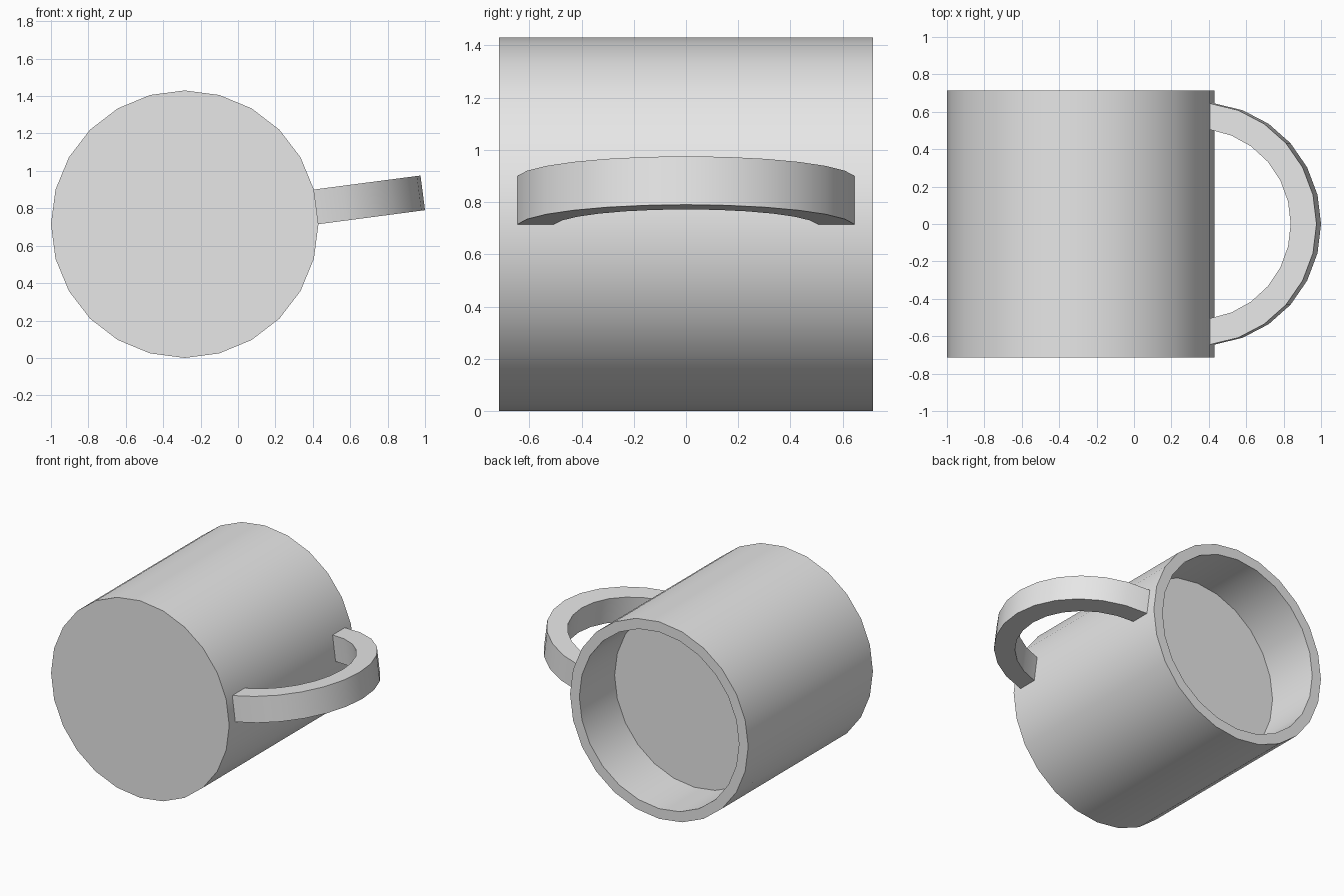
import bpy, bmesh, math
from mathutils import Matrix, Vector

cube = bpy.data.objects.get("Cube")
if cube:
    bpy.data.objects.remove(cube, do_unlink=True)

SIDES = 24
RADIUS, INNER = 0.715, 0.641
HALF = 0.715                      # half length along the mug's axis
FLOOR = 0.31                      # inner surface, seen through the open end
AXIS = Vector((-0.285, 0, 0.715))

grey = bpy.data.materials.new("light_grey")
grey.use_nodes = True
grey.diffuse_color = (0.8, 0.8, 0.8, 1)
grey.node_tree.nodes["Principled BSDF"].inputs["Base Color"].default_value = grey.diffuse_color


def finish(name, bm):
    """Turn a bmesh into a smooth-shaded object with crisp edges."""
    bmesh.ops.recalc_face_normals(bm, faces=bm.faces)
    mesh = bpy.data.meshes.new(name)
    bm.to_mesh(mesh)
    bm.free()
    mesh.materials.append(grey)
    obj = bpy.data.objects.new(name, mesh)
    bpy.context.collection.objects.link(obj)
    obj.location = AXIS
    bpy.ops.object.select_all(action='DESELECT')
    obj.select_set(True)
    bpy.context.view_layer.objects.active = obj
    bpy.ops.object.shade_smooth_by_angle(angle=math.radians(30))
    return obj


def bridge(bm, a, b, closed):
    """Join two vertex loops with quads."""
    n = len(a)
    for i in range(n if closed else n - 1):
        j = (i + 1) % n
        bm.faces.new((a[i], a[j], b[j], b[i]))


# Mug body: lying on its side, closed at the front and open at the back
bm = bmesh.new()
rings = []
for r, y in ((RADIUS, -HALF), (RADIUS, HALF), (INNER, HALF), (INNER, FLOOR)):
    angles = [math.tau * i / SIDES for i in range(SIDES)]
    rings.append([bm.verts.new((r * math.cos(a), y, r * math.sin(a))) for a in angles])
for a, b in zip(rings, rings[1:]):
    bridge(bm, a, b, True)
bm.faces.new(rings[0])
bm.faces.new(rings[-1])
finish("mug_body", bm)

# Handle: flat band bent in an arc, as tall as the wall facet it grows from
STEPS = 12
TILT = math.pi / SIDES
base = RADIUS * math.cos(TILT)
tall = RADIUS * math.sin(TILT)
centre = base - 0.074 + 0.148     # placeholder origin, shifted below
centre = base - 0.074
bm = bmesh.new()
loops = []
for r, z in ((0.649, tall), (0.649, -tall), (0.51, -tall), (0.51, tall)):
    sweep = math.acos(0.074 / r)  # the arc stops exactly on the wall
    angles = [sweep * (2 * i / STEPS - 1) for i in range(STEPS + 1)]
    loops.append([bm.verts.new((base - 0.074 + r * math.cos(a), r * math.sin(a), z))
                  for a in angles])
for i, loop in enumerate(loops):
    bridge(bm, loop, loops[(i + 1) % len(loops)], False)
bmesh.ops.rotate(bm, verts=bm.verts, cent=(0, 0, 0), matrix=Matrix.Rotation(-TILT, 3, 'Y'))
finish("handle", bm)
